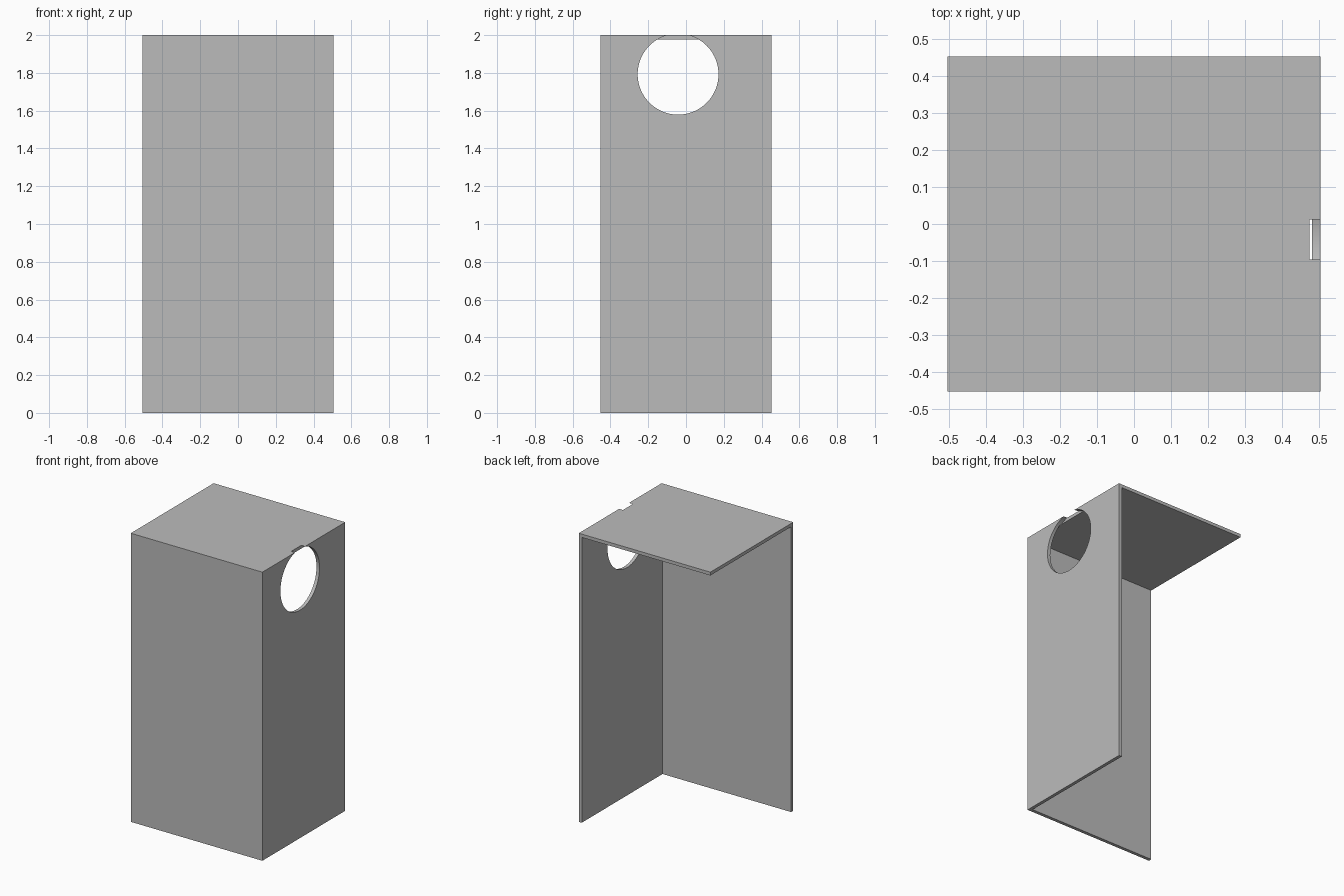
import bpy
import math

if "Cube" in bpy.data.objects:
    bpy.data.objects.remove(bpy.data.objects["Cube"], do_unlink=True)

WIDTH, DEPTH, HEIGHT = 1.009, 0.907, 2.0
WALL = 0.023

grey = bpy.data.materials.new("light_grey")
grey.use_nodes = True
grey.diffuse_color = (0.5, 0.5, 0.5, 1)
grey.node_tree.nodes["Principled BSDF"].inputs["Base Color"].default_value = grey.diffuse_color


def box(name, low, high):
    """Axis-aligned box between two corners."""
    centre = [(a + b) / 2 for a, b in zip(low, high)]
    bpy.ops.mesh.primitive_cube_add(size=1, location=centre)
    obj = bpy.context.object
    obj.name = name
    obj.scale = [b - a for a, b in zip(low, high)]
    bpy.ops.object.transform_apply(location=True, rotation=False, scale=True)
    obj.data.materials.append(grey)
    return obj


def cut(target, cutter):
    """Subtract the cutter, then remove it."""
    mod = target.modifiers.new("cut", "BOOLEAN")
    mod.operation = "DIFFERENCE"
    mod.solver = "EXACT"
    mod.object = cutter
    bpy.context.view_layer.objects.active = target
    bpy.ops.object.modifier_apply(modifier=mod.name)
    bpy.data.objects.remove(cutter, do_unlink=True)


x, y = WIDTH / 2, DEPTH / 2

# Three-panel shell: front, right and top, open on the other sides
shell = box("corner_shell", (-x, -y, 0), (x, y, HEIGHT))
cut(shell, box("hollow", (-x - 1, -y + WALL, -1), (x - WALL, y + 1, HEIGHT - WALL)))

# Round hole through the right panel, nicking the top edge
hole_length = 0.2
bpy.ops.mesh.primitive_cylinder_add(
    vertices=96, radius=0.214, depth=hole_length,
    location=(0.475 + hole_length / 2, -0.042, 1.793), rotation=(0, math.pi / 2, 0))
hole = bpy.context.object
hole.data.materials.append(grey)
cut(shell, hole)

bpy.ops.object.select_all(action="DESELECT")
shell.select_set(True)
bpy.context.view_layer.objects.active = shell
bpy.ops.object.shade_smooth_by_angle(angle=math.radians(30))
